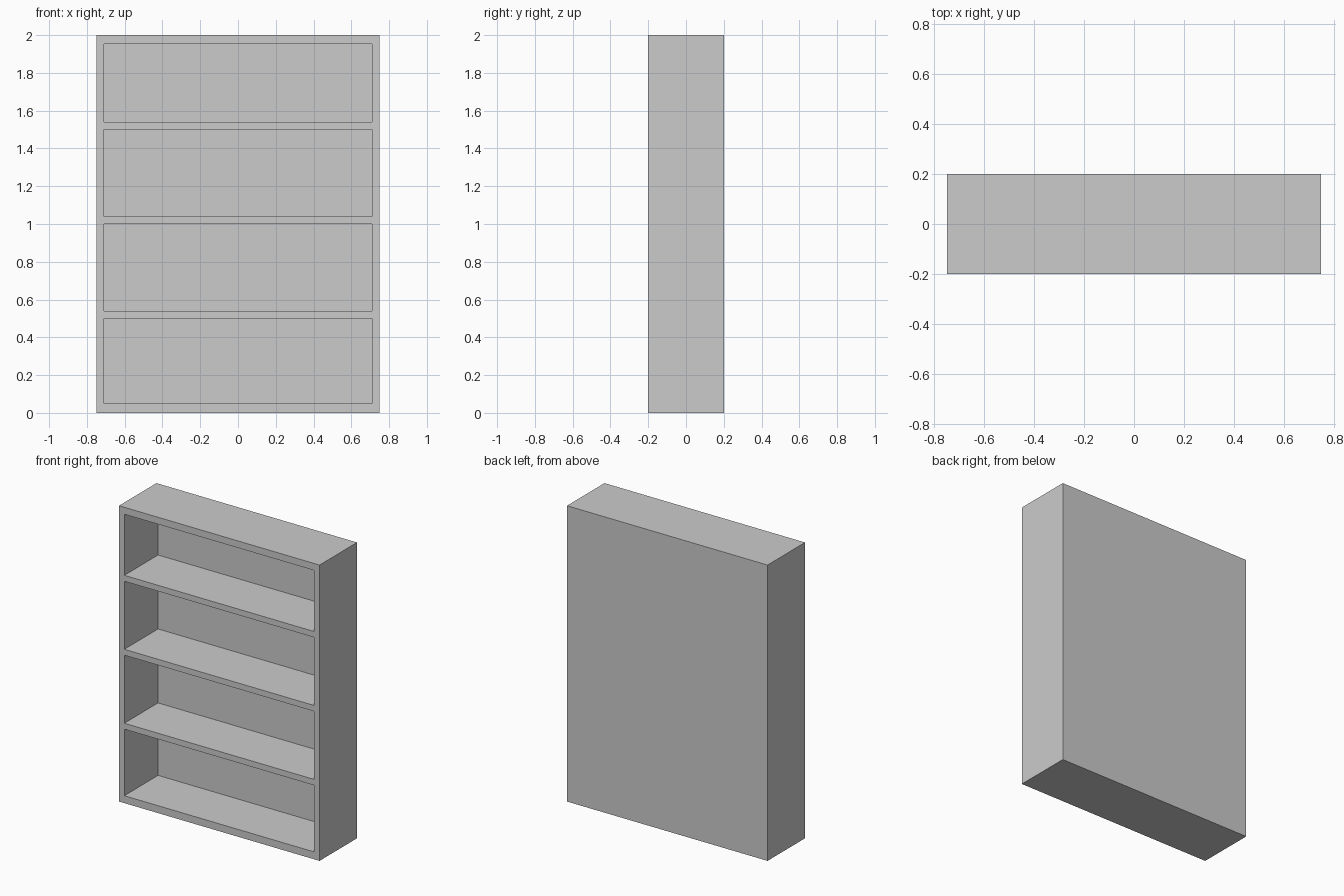
import bpy

if "Cube" in bpy.data.objects:
    bpy.data.objects.remove(bpy.data.objects["Cube"])

WIDTH, DEPTH, HEIGHT = 1.5, 0.4, 2.0
SIDE, BACK = 0.04, 0.04


def box(name, x, y, z):
    """Box from (min, max) ranges."""
    bpy.ops.mesh.primitive_cube_add(size=1, location=[(r[0] + r[1]) / 2 for r in (x, y, z)])
    ob = bpy.context.object
    ob.name = name
    ob.scale = [r[1] - r[0] for r in (x, y, z)]
    bpy.ops.object.transform_apply(location=True, rotation=False, scale=True)
    return ob


# Solid bookcase body
bookcase = box("bookcase", (-WIDTH / 2, WIDTH / 2), (-DEPTH / 2, DEPTH / 2), (0, HEIGHT))

# Four open compartments, leaving sides, back, top, base and three shelves
compartments = [(0.05, 0.50), (0.54, 1.0), (1.04, 1.5), (1.54, 1.953)]
inner = WIDTH / 2 - SIDE
for i, z_range in enumerate(compartments):
    cutter = box(f"compartment_cutter_{i + 1}", (-inner, inner),
                 (-DEPTH / 2 - 0.1, DEPTH / 2 - BACK), z_range)
    cutter.hide_render = True
    cutter.hide_set(True)
    mod = bookcase.modifiers.new(f"compartment_{i + 1}", 'BOOLEAN')
    mod.operation = 'DIFFERENCE'
    mod.solver = 'EXACT'
    mod.object = cutter
